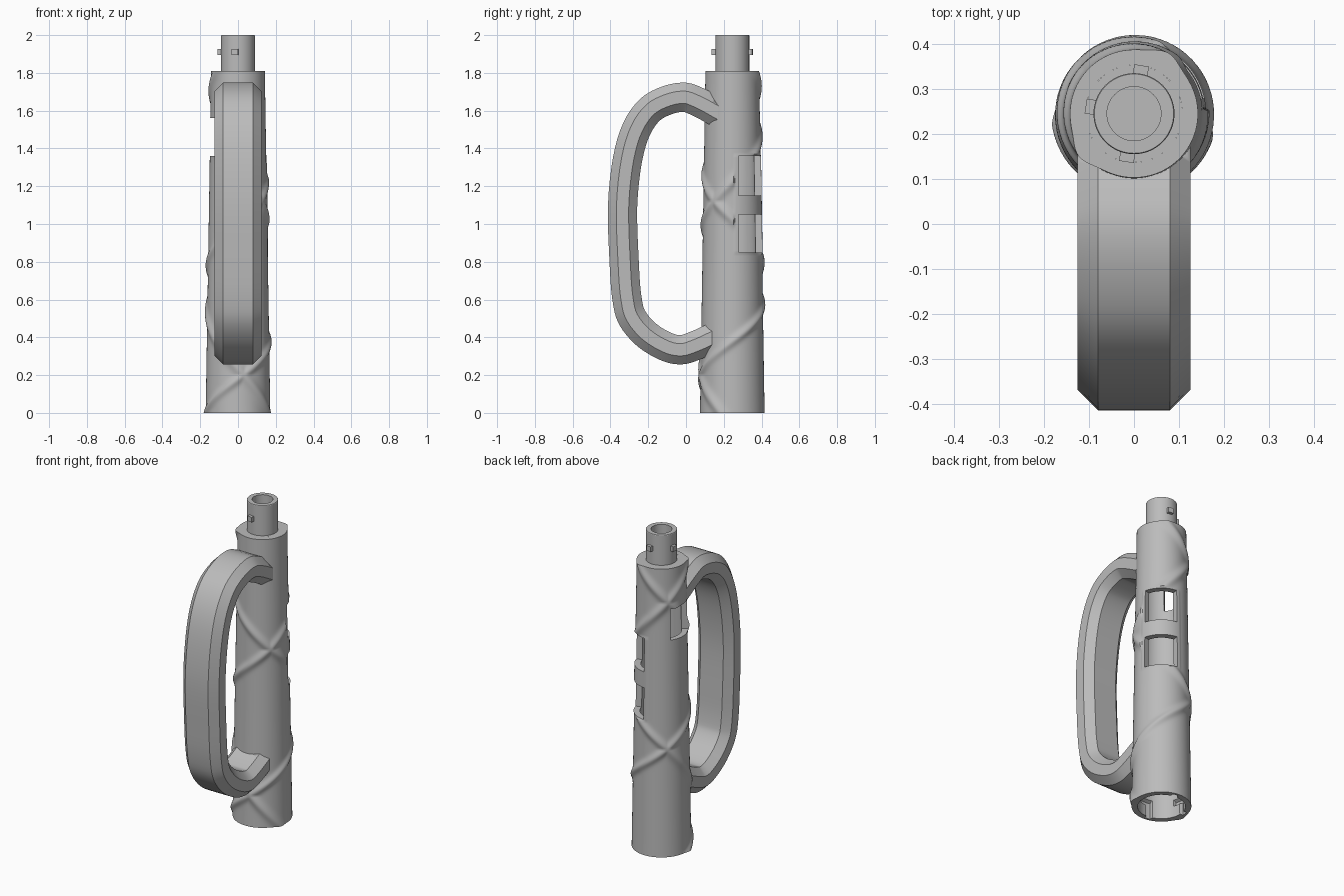
import bpy, bmesh
from math import sin, cos, pi, radians, exp, degrees
from mathutils import Vector

old = bpy.data.objects.get("Cube")
if old:
    bpy.data.objects.remove(old, do_unlink=True)

AXIS_Y = 0.245
TOP = 1.81
WALL = 0.034

grey = bpy.data.materials.new("grey plastic")
grey.use_nodes = True
COLOUR = (0.5, 0.5, 0.5, 1)
grey.diffuse_color = COLOUR
grey.node_tree.nodes["Principled BSDF"].inputs["Base Color"].default_value = COLOUR


def finish(name, bm, angle=30):
    """Turn a bmesh into a smooth-by-angle object."""
    bmesh.ops.recalc_face_normals(bm, faces=bm.faces[:])
    me = bpy.data.meshes.new(name)
    bm.to_mesh(me)
    bm.free()
    me.shade_smooth()
    me.set_sharp_from_angle(angle=radians(angle))
    me.materials.append(grey)
    ob = bpy.data.objects.new(name, me)
    bpy.context.collection.objects.link(ob)
    return ob


def polar(r, az, z):
    return Vector((r * cos(az), AXIS_Y + r * sin(az), z))


def lathe(name, profile, steps=64):
    """Spin a closed (radius, height) outline round the tube axis."""
    bm = bmesh.new()
    rings = [[bm.verts.new(polar(r, 2 * pi * i / steps, z)) for i in range(steps)]
             for r, z in profile]
    for a, b in zip(rings, rings[1:]):
        for i in range(steps):
            k = (i + 1) % steps
            bm.faces.new((a[i], a[k], b[k], b[i]))
    bm.faces.new(rings[0])
    bm.faces.new(rings[-1])
    return finish(name, bm)


# Tube: tapered hollow wall with two crossing raised spirals
def base_radius(z):
    return 0.171 - 0.029 * z / TOP


CROSS_Z = (0.2, 0.68, 1.12, 1.6)
RISING = (-80, 137, 322, 500)
FALLING = (-80, -223, -398, -580)


def spiral_angle(table, z):
    k = 0 if z < CROSS_Z[1] else 1 if z < CROSS_Z[2] else 2
    t = (z - CROSS_Z[k]) / (CROSS_Z[k + 1] - CROSS_Z[k])
    return table[k] + t * (table[k + 1] - table[k])


def outer_radius(deg, z):
    r = base_radius(z)
    if 3 < deg < 95 and 0.84 < z < 1.37:      # flat pad round the windows
        return r + 0.003
    ridge = 0
    for table in (RISING, FALLING):
        d = (deg - spiral_angle(table, z) + 180) % 360 - 180
        dist = radians(d) * r * 0.7
        ridge = max(ridge, 0.013 * exp(-(dist / 0.024) ** 2))
    return r + ridge


def inner_radius(deg, z):
    groove = 0
    for start in (75, 165, 255):              # L-shaped locking slots
        d = (deg - start) % 360
        if (d < 13 and z < 0.11) or (d < 35 and 0.075 < z < 0.11):
            groove = 0.02
    return base_radius(z) - WALL + groove


WINDOWS = ((13, 86, 0.85, 1.05), (13, 86, 1.15, 1.36), (146, 222, 1.36, 1.56))


def is_solid(deg, z):
    return 0 < z < TOP and not any(
        a < deg < b and lo < z < hi for a, b, lo, hi in WINDOWS)


def build_tube(cols=144, rows=181):
    bm = bmesh.new()
    step, dz = 360 / cols, TOP / rows
    grids = [[[bm.verts.new(polar(f(i * step, j * dz), radians(i * step), j * dz))
               for i in range(cols)] for j in range(rows + 1)]
             for f in (outer_radius, inner_radius)]
    out, inn = grids

    def solid(i, j):
        return is_solid((i % cols + 0.5) * step, (j + 0.5) * dz)

    for j in range(rows):
        for i in range(cols):
            if not solid(i, j):
                continue
            k = (i + 1) % cols
            for g in grids:
                bm.faces.new((g[j][i], g[j][k], g[j + 1][k], g[j + 1][i]))
            # close the wall thickness at openings and ends
            for ni, nj, p, q in ((i, j - 1, (j, i), (j, k)),
                                 (i, j + 1, (j + 1, i), (j + 1, k)),
                                 (i - 1, j, (j, i), (j + 1, i)),
                                 (i + 1, j, (j, k), (j + 1, k))):
                if not solid(ni, nj):
                    bm.faces.new((out[p[0]][p[1]], out[q[0]][q[1]],
                                  inn[q[0]][q[1]], inn[p[0]][p[1]]))
    bmesh.ops.delete(bm, geom=[v for v in bm.verts if not v.link_faces], context='VERTS')
    return finish("tube", bm, 40)


build_tube()

# Neck: hollow connector with the plug that closes the tube
plug = base_radius(TOP) - WALL
lathe("neck", [(0.001, 1.68), (0.06, 1.68), (0.06, 2), (0.088, 2), (0.09, 1.997), (0.09, TOP),
               (plug, TOP), (plug, 1.62), (0.001, 1.62)])

# Locking pegs on the neck
for n, az in enumerate((81, 171, 261)):
    bm = bmesh.new()
    bmesh.ops.create_cube(bm, size=1)
    turn = Vector((1, 0, 0)).rotation_difference(Vector((cos(radians(az)), sin(radians(az)), 0)))
    for v in bm.verts:
        v.co = turn @ Vector((v.co.x * 0.035 + 0.091, v.co.y * 0.033, v.co.z * 0.032))
        v.co += Vector((0, AXIS_Y, 1.91))
    finish(f"neck_peg_{n + 1}", bm)

# Handle: chamfered bar swept along a D-shaped path (outer edge as y, z)
EDGE = [Vector(p) for p in (
    (0.22, 1.65), (0.1, 1.715), (0, 1.748), (-0.12, 1.73), (-0.24, 1.665), (-0.33, 1.54),
    (-0.385, 1.36), (-0.413, 1.1), (-0.405, 0.8), (-0.39, 0.6), (-0.355, 0.47),
    (-0.26, 0.355), (-0.13, 0.277), (-0.02, 0.257), (0.08, 0.285), (0.2, 0.34))]
THICK, HALF, CUT = 0.155, 0.125, 0.045


def smooth_path(pts, steps=4):
    ext = [2 * pts[0] - pts[1]] + pts + [2 * pts[-1] - pts[-2]]
    path = []
    for a, b, c, d in zip(ext, ext[1:], ext[2:], ext[3:]):
        for s in range(steps):
            t = s / steps
            path.append(0.5 * (2 * b + (c - a) * t + (2 * a - 5 * b + 4 * c - d) * t ** 2
                               + (3 * b - a - 3 * c + d) * t ** 3))
    return path + [pts[-1]]


def build_handle():
    bm = bmesh.new()
    half_section = [(HALF - CUT, 0), (HALF, CUT), (HALF, THICK - CUT), (HALF - CUT, THICK)]
    section = half_section + [(-x, d) for x, d in reversed(half_section)]
    path = smooth_path(EDGE)
    rings = []
    for i, p in enumerate(path):
        t = (path[min(i + 1, len(path) - 1)] - path[max(i - 1, 0)]).normalized()
        inward = Vector((-t.y, t.x))
        rings.append([bm.verts.new((x, *(p + inward * d))) for x, d in section])
    for a, b in zip(rings, rings[1:]):
        for i in range(len(section)):
            k = (i + 1) % len(section)
            bm.faces.new((a[i], a[k], b[k], b[i]))
    bm.faces.new(rings[0])
    bm.faces.new(rings[-1])
    return finish("handle", bm)


handle = build_handle()

# Trim the handle ends so they stop inside the tube wall
cutter = lathe("bore_cutter", [(base_radius(z) - WALL / 2, z) for z in (-0.1, 1.9)])
cutter.hide_render = True
cutter.hide_set(True)
cutter.display_type = 'WIRE'
trim = handle.modifiers.new("trim", 'BOOLEAN')
trim.operation = 'DIFFERENCE'
trim.solver = 'EXACT'
trim.object = cutter
